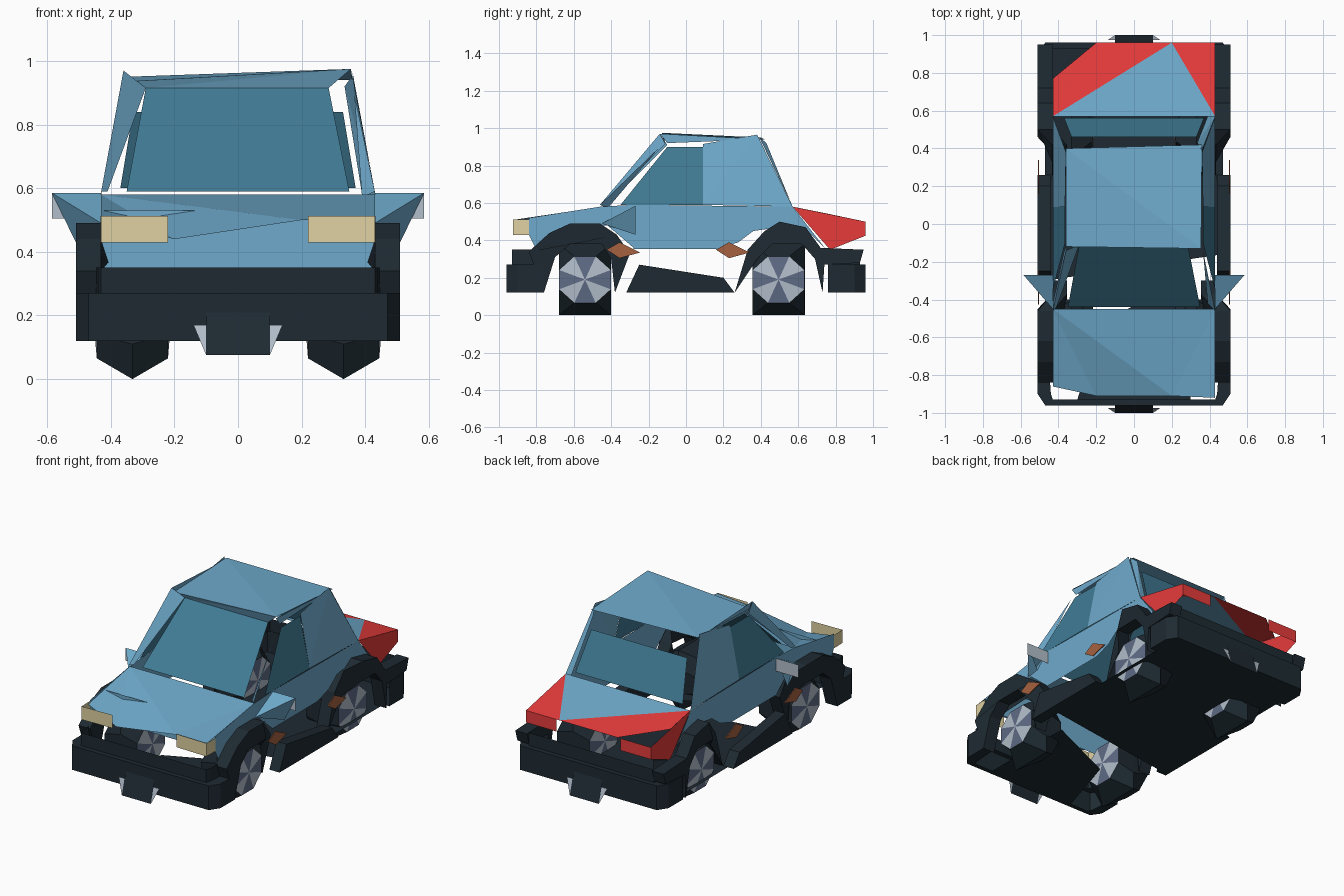
import bpy, bmesh, math

cube = bpy.data.objects.get("Cube")
if cube:
    bpy.data.objects.remove(cube, do_unlink=True)


def material(name, *rgb):
    mat = bpy.data.materials.new(name)
    mat.use_nodes = True
    mat.diffuse_color = (*rgb, 1)
    bsdf = next(n for n in mat.node_tree.nodes if n.type == 'BSDF_PRINCIPLED')
    bsdf.inputs["Base Color"].default_value = (*rgb, 1)
    return mat


blue = material("body blue", .157, .4, .6)
glass = material("window teal", .052, .2, .3)
dark = material("dark trim", .013, .023, .032)
red = material("tail red", .82, .045, .045)
cream = material("headlight cream", .74, .64, .36)
orange = material("marker orange", .38, .12, .05)
silver = material("silver", .45, .52, .6)
slate = material("slate", .115, .15, .24)


def add_object(name, bm, mats, mirror=""):
    """Turn a bmesh into an object, optionally mirrored over x and/or y."""
    mesh = bpy.data.meshes.new(name)
    bm.to_mesh(mesh)
    bm.free()
    for mat in mats:
        mesh.materials.append(mat)
    obj = bpy.data.objects.new(name, mesh)
    bpy.context.collection.objects.link(obj)
    if mirror:
        mod = obj.modifiers.new("Mirror", 'MIRROR')
        mod.use_axis = ("x" in mirror, "y" in mirror, False)
        mod.use_mirror_merge = False


def panel(name, mat, points, mirror=""):
    """One sheet through the given outline."""
    bm = bmesh.new()
    bm.faces.new([bm.verts.new(p) for p in points])
    bmesh.ops.triangulate(bm, faces=bm.faces[:])
    add_object(name, bm, [mat], mirror)


def side_panel(name, mat, x, outline, depth=0.0, waist=None):
    """A (y, z) outline on both flanks, with optional depth and narrower middle."""
    bm = bmesh.new()
    face = bm.faces.new([bm.verts.new((waist if waist and abs(y) < .43 else x, y, z))
                         for y, z in outline])
    if depth:
        ext = bmesh.ops.extrude_face_region(bm, geom=[face], use_keep_orig=True)
        moved = [v for v in ext["geom"] if isinstance(v, bmesh.types.BMVert)]
        bmesh.ops.translate(bm, verts=moved, vec=(-depth, 0, 0))
    bmesh.ops.recalc_face_normals(bm, faces=bm.faces[:])
    add_object(name, bm, [mat], "x")


def strip(name, mat, rows, mirror=""):
    """Skin quads between consecutive rows of points."""
    bm = bmesh.new()
    grid = [[bm.verts.new(p) for p in row] for row in rows]
    for a, b in zip(grid, grid[1:]):
        for i in range(len(a) - 1):
            bm.faces.new((a[i], a[i + 1], b[i + 1], b[i]))
    bmesh.ops.recalc_face_normals(bm, faces=bm.faces[:])
    add_object(name, bm, [mat], mirror)


def both_sides(half):
    """Complete a plan path that starts on the +x side."""
    return half + [(-x, y) for x, y in reversed(half)]


# Bumpers, front and back
outer = both_sides([(.51, -.76), (.51, -.9), (.47, -.96)])
inner = both_sides([(.45, -.76), (.44, -.9), (.43, -.93)])
rows = [[(x, y, z) for x, y in path] for path, z in
        ((inner, .12), (outer, .12), (outer, .27), (inner, .27), (inner, .35))]
strip("bumpers", dark, rows, "y")

# Tilted number plates with flared silver brackets
panel("plates", dark, [(.1, -.962, .21), (-.1, -.962, .21), (-.1, -1, .075), (.1, -1, .075)], "y")
panel("plate_brackets", silver, [(.1, -1, .075), (.14, -.973, .17), (.1, -.973, .17)], "xy")

# Floor and front undertray, with an open gap between them
panel("floor", dark, [(.47, -.16, .12), (.47, .93, .12), (-.47, .93, .12), (-.47, -.3, .12)])
panel("undertray", dark, [(.3, -.93, .12), (.3, -.3, .12), (-.17, -.51, .12), (-.3, -.93, .12)])

# Wheel arches and side skirts
side_panel("front_arches", dark, .51,
           [(-.76, .12), (-.84, .34), (-.73, .44), (-.62, .49), (-.46, .49), (-.37, .43),
            (-.3, .33), (-.38, .12), (-.4, .3), (-.45, .38), (-.62, .38), (-.7, .31)],
           .08, waist=.435)
side_panel("rear_arches", dark, .51,
           [(.26, .12), (.33, .35), (.42, .45), (.5, .5), (.64, .47), (.72, .36), (.95, .35),
            (.93, .28), (.74, .27), (.73, .12), (.69, .3), (.62, .38), (.46, .38), (.38, .3)],
           .08, waist=.435)
side_panel("side_skirts", dark, .51, [(-.32, .12), (-.25, .27), (.2, .2), (.26, .12)], .07)

# Lower body flanks
side_panel("front_fenders", blue, .43,
           [(-.28, .59), (-.46, .58), (-.84, .52), (-.84, .43), (-.8, .35),
            (-.72, .43), (-.6, .48), (-.42, .48), (-.28, .36)])
side_panel("doors", blue, .43,
           [(-.28, .59), (-.28, .355), (.17, .355), (.28, .39), (.36, .45),
            (.5, .47), (.66, .44), (.75, .35), (.57, .58)])
side_panel("tail_flanks", red, .43, [(.57, .58), (.77, .35), (.96, .425), (.96, .5)])

# Bonnet, panel behind the grille opening, and boot lid
panel("bonnet", blue, [(.43, -.45, .58), (-.43, -.45, .58), (-.43, -.86, .5),
                       (-.2, -.91, .44), (.2, -.91, .5), (.43, -.92, .51)])
panel("grille_panel", blue, [(.43, -.7, .53), (-.43, -.7, .53), (-.43, -.7, .35), (.43, -.7, .35)])
lid_left, lid_right, lid_tip = (-.43, .57, .58), (.43, .57, .58), (.2, .96, .5)
panel("boot_lid", blue, [lid_left, lid_right, lid_tip])
panel("boot_corner_left", red, [lid_right, (.43, .96, .5), lid_tip])
panel("boot_corner_right", red, [lid_left, lid_tip, (-.2, .96, .5), (-.43, .77, .54)])

# Lamps wrapping round the corners
strip("headlights", cream,
      [[(.22, -.92, z), (.43, -.925, z), (.432, -.84, z)] for z in (.43, .512)], "x")
strip("tail_lights", red, [[(.22, .96, z), (.43, .96, z)] for z in (.425, .5)], "x")
for name, y in (("front_markers", -.335), ("rear_markers", .25)):
    side_panel(name, orange, .509,
               [(y - .09, .35), (y - .02, .39), (y + .09, .335), (y - .02, .305)], .006)

# Cabin: lopsided roof, header, rails and pillars
roof_fl, roof_fr = (.355, -.13, .975), (-.36, -.12, .935)
roof_bl, roof_br = (.36, .42, .94), (-.36, .4, .95)
header = [(-.29, -.11, .915), (.285, -.11, .915)]
panel("roof", blue, [roof_fl, roof_fr, roof_br, roof_bl])
panel("roof_header", blue, [roof_fl, roof_fr] + header)
side_panel("roof_rails", blue, .358, [(-.14, .97), (-.1, .92), (.15, .93), (.42, .94)])
foot, top = (-.43, -.46, .59), (-.36, -.14, .97)
panel("right_front_pillar", blue, [foot, top, header[0], (-.41, -.44, .59)])
panel("right_pillar_side", blue, [foot, top, (-.36, -.1, .91), (-.43, -.42, .59)])
panel("left_front_pillar", blue, [(.43, -.46, .59), (.365, -.14, .9), (.39, -.42, .57)])
panel("rear_quarters", blue,
      [(.43, .09, .59), (.43, .57, .58), (.36, .38, .965), (.365, .09, .915)], "x")
panel("left_rear_pillar", blue,
      [(.43, .57, .58), (.39, .57, .58), (.335, .43, .92), (.36, .39, .955)])

# Windows
panel("windscreen", glass, [(.35, -.44, .59), (-.35, -.44, .59)] + header)
panel("side_windows", glass,
      [(.43, -.35, .59), (.43, .09, .59), (.365, .09, .9), (.365, -.1, .9)], "x")
panel("rear_window", glass,
      [(.37, .56, .6), (-.37, .56, .6), (-.33, .46, .84), (.33, .46, .84)])

# Door mirrors: silver back with a blue housing tapering forward
back = [(.43, -.27, .585), (.585, -.27, .585), (.585, -.27, .505), (.51, -.27, .43)]
panel("mirror_glass", silver, back[:3] + [(.43, -.27, .505)], "x")
nose = (.43, -.45, .49)
for name, a, b in (("top", 0, 1), ("edge", 1, 3), ("base", 3, 0)):
    panel("mirror_housing_" + name, blue, [back[a], back[b], nose], "x")


def wheel(name, y):
    """Eight-sided wheel with a squared tread crest and two-tone hub fans."""
    bm = bmesh.new()
    rings = [[], [], []]
    for k in range(8):
        a = math.radians(22.5 + 45 * k)
        c, s = math.cos(a), math.sin(a)
        tall = .19 if abs(s) > abs(c) else .08
        crest = (.332, y + math.copysign(.14, c), .19 + math.copysign(tall, s))
        rim = (y + c * .15, .19 + s * .135)
        for ring, p in zip(rings, ((.22, *rim), crest, (.444, *rim))):
            ring.append(bm.verts.new(p))
    hubs = [bm.verts.new((x, y, .19)) for x in (.21, .455)]
    for i in range(8):
        j = (i + 1) % 8
        for a, b in zip(rings, rings[1:]):
            bm.faces.new((a[i], a[j], b[j], b[i]))
        for hub, ring in zip(hubs, (rings[0], rings[2])):
            bm.faces.new((hub, ring[i], ring[j])).material_index = 1 + i % 2
    bmesh.ops.recalc_face_normals(bm, faces=bm.faces[:])
    add_object(name, bm, [dark, silver, slate], "x")


wheel("front_wheels", -.54)
wheel("rear_wheels", .495)
